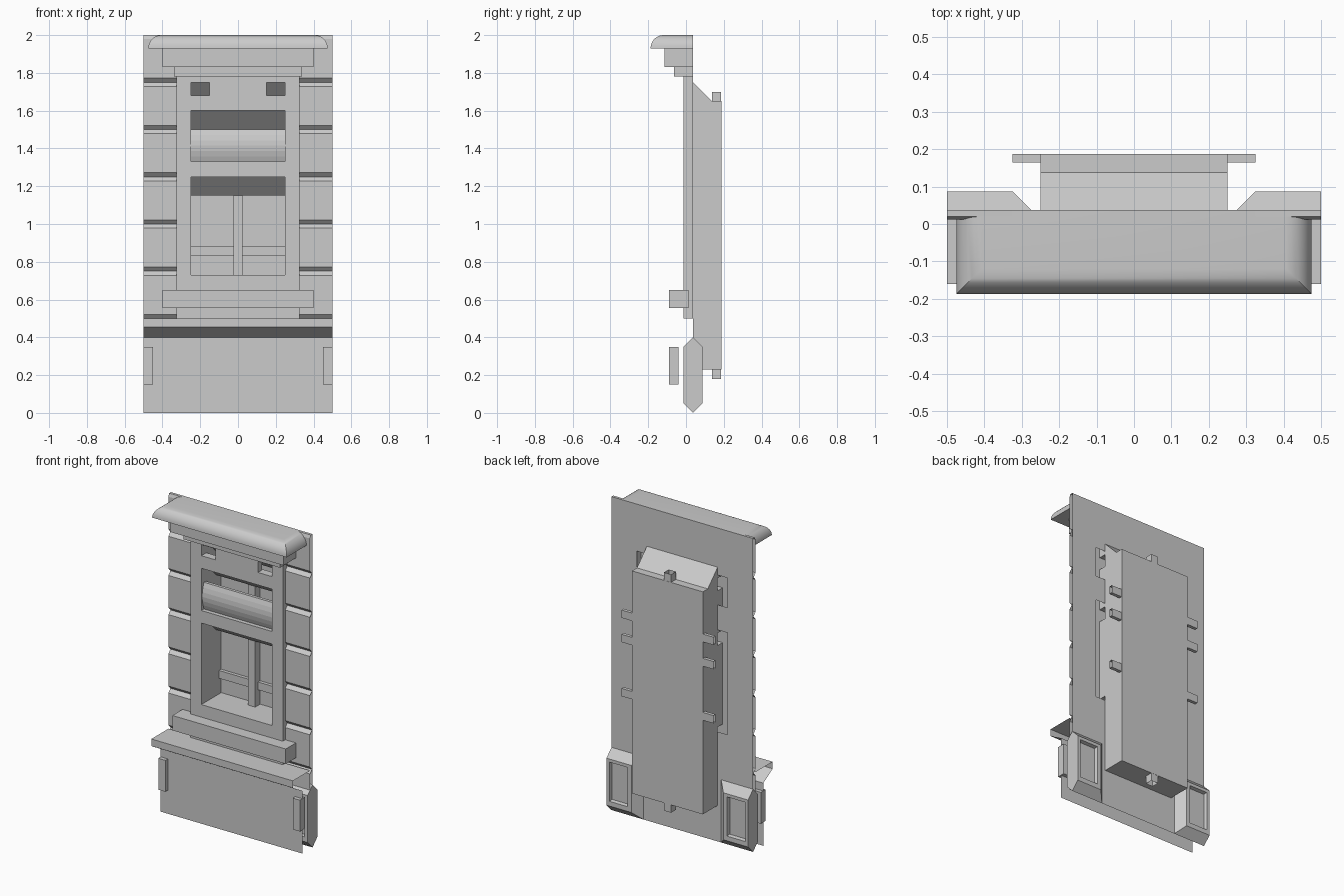
import bpy, bmesh, math

if "Cube" in bpy.data.objects:
    bpy.data.objects.remove(bpy.data.objects["Cube"])

WALL, FRONT, BACK = 0.0375, -0.0125, 0.1875


def make(name, verts, faces, recalc=False, smooth=None):
    me = bpy.data.meshes.new(name)
    me.from_pydata(verts, [], faces)
    bm = bmesh.new()
    bm.from_mesh(me)
    bmesh.ops.remove_doubles(bm, verts=bm.verts, dist=1e-5)
    if recalc:
        bmesh.ops.recalc_face_normals(bm, faces=bm.faces)
    bm.to_mesh(me)
    bm.free()
    ob = bpy.data.objects.new(name, me)
    bpy.context.collection.objects.link(ob)
    if smooth:
        bpy.ops.object.select_all(action='DESELECT')
        ob.select_set(True)
        bpy.context.view_layer.objects.active = ob
        bpy.ops.object.shade_smooth_by_angle(angle=math.radians(smooth))
    return ob


def box(name, x0, x1, y0, y1, z0, z1):
    v = [(x, y, z) for x in (x0, x1) for y in (y0, y1) for z in (z0, z1)]
    f = [(0, 1, 3, 2), (4, 6, 7, 5), (0, 4, 5, 1), (2, 3, 7, 6), (0, 2, 6, 4), (1, 5, 7, 3)]
    return make(name, v, f, True)


def strip(name, pts, x0, x1, caps=False):
    """Sweep an open (y, z) profile along x."""
    n = len(pts)
    v = [(x, y, z) for x in (x0, x1) for y, z in pts]
    f = [(i, n + i, n + i + 1, i + 1) for i in range(n - 1)]
    if caps:
        f += [tuple(range(n)), tuple(range(2 * n - 1, n - 1, -1))]
    return make(name, v, f)


def sheet(name, y, rect, holes, back=False):
    """Flat sheet in the xz plane with rectangular openings (x0, x1, z0, z1)."""
    xs = sorted({r[i] for r in [rect] + holes for i in (0, 1)})
    zs = sorted({r[i] for r in [rect] + holes for i in (2, 3)})
    v, f = [], []
    for a, b in zip(xs, xs[1:]):
        for c, d in zip(zs, zs[1:]):
            mx, mz = (a + b) / 2, (c + d) / 2
            if any(h[0] < mx < h[1] and h[2] < mz < h[3] for h in holes):
                continue
            k = len(v)
            v += [(a, y, c), (b, y, c), (b, y, d), (a, y, d)]
            q = (k, k + 1, k + 2, k + 3)
            f.append(q[::-1] if back else q)
    return make(name, v, f)


def ring(name, x0, x1, z0, z1, y0, y1, outward=True):
    """Four walls around a rectangle, running in y."""
    c = [(x0, z0), (x1, z0), (x1, z1), (x0, z1)]
    v = [(x, y, z) for y in (y0, y1) for x, z in c]
    f = []
    for i in range(4):
        j = (i + 1) % 4
        q = (i, 4 + i, 4 + j, j)
        f.append(q if not outward else q[::-1])
    return make(name, v, f)


# back skin of the wall, cut behind the window frame and the bay
sheet("wall_back", WALL, (-0.5, 0.5, 0, 2),
      [(-0.25, 0.25, 0.23, 1.75), (-0.32, 0.32, 0.70, 1.35), (-0.32, 0.32, 1.51, 1.70)], True)

# stone courses with V joints either side of the window
course = [(0.0125, 0.02)]
for i in range(1, 8):
    z = i * 0.25
    course += [(0.0125, z - 0.022), (0.033, z), (0.0125, z + 0.022)]
course += [(0.0125, 1.98), (0.02, 2.0), (WALL, 2.0)]
for s, (a, b) in (("left", (-0.5, -0.325)), ("right", (0.325, 0.5))):
    strip("stone_courses_" + s, course, a, b)

# window frame with three openings
openings = [(-0.25, 0.25, 0.73, 1.25), (-0.25, 0.25, 1.33, 1.60), (-0.25, 0.25, 1.68, 1.75)]
sheet("window_frame", FRONT, (-0.325, 0.325, 0.5, 1.78), openings)
ring("window_frame_sides", -0.325, 0.325, 0.5, 1.78, FRONT, WALL)
for i, o in enumerate(openings):
    ring("window_reveal_%d" % i, *o, FRONT, WALL, False)
box("lintel_plate", -0.15, 0.15, FRONT, 0.03, 1.68, 1.75)

# rear bay behind the window
strip("window_bay", [(WALL, 1.75), (0.1375, 1.65), (BACK, 1.65), (BACK, 0.23), (WALL, 0.23)],
      -0.25, 0.25, True)
strip("window_floor", [(WALL, 0.73), (BACK, 0.73)], -0.25, 0.25)
for i, z in enumerate((1.25, 1.60)):
    strip("sloped_soffit_%d" % i, [(0.1375, z - 0.1), (WALL, z)], -0.25, 0.25)

# bulged board across the upper opening
bulge = [(0.03 - 0.035 * math.sin(math.pi * (0.15 + 0.7 * t / 6)), 1.33 + 0.17 * t / 6)
         for t in range(7)] + [(0.034, 1.5), (0.034, 1.33)]
strip("upper_board", bulge, -0.25, 0.25)

# mullion and glazing bars, ends poking through the bay
Y1 = BACK - 0.001
sheet("mullion_front", 0.1375, (-0.025, 0.025, 0.18, 1.70), [])
for x in (-0.025, 0.025):
    make("mullion_side", [(x, 0.1375, 0.18), (x, Y1, 0.18), (x, Y1, 1.7), (x, 0.1375, 1.7)],
         [(0, 1, 2, 3) if x > 0 else (3, 2, 1, 0)])
sheet("mullion_back", Y1, (-0.025, 0.025, 0.18, 1.70), [], True)
for z in (0.83, 1.175, 1.33):
    strip("glazing_bar", [(Y1, z), (0.165, z), (0.165, z + 0.05), (Y1, z + 0.05), (Y1, z)],
          -0.325, 0.325)

# sill and stepped moulding under the cornice
box("window_sill", -0.4, 0.4, -0.09, 0.0125, 0.555, 0.65)
box("cornice_step_lower", -0.34, 0.34, -0.0625, WALL - 0.001, 1.78, 1.83)
box("cornice_step_upper", -0.4, 0.4, -0.1125, WALL - 0.001, 1.83, 1.93)

# cornice with quarter-round front and ends
v, f, N = [], [], 8
for i in range(N + 1):
    t = math.pi / 2 * i / N
    k, z = 0.068 * (1 - math.cos(t)), 1.93 + 0.07 * math.sin(t)
    x = 0.475 - k
    v += [(-x, WALL, z), (-x, -0.1875 + k, z), (x, -0.1875 + k, z), (x, WALL, z)]
for i in range(N):
    for j in range(4):
        a, b = 4 * i + j, 4 * i + (j + 1) % 4
        f.append((a, b, b + 4, a + 4))
f += [(0, 1, 2, 3), (4 * N, 4 * N + 1, 4 * N + 2, 4 * N + 3)]
make("cornice", v, f, True, 35)

# base panel and ledge
strip("base_panel_ledge", [(-0.065, 0), (-0.065, 0.4), (-0.16, 0.455), (-0.16, 0.5), (0.0125, 0.5)],
      -0.5, 0.5)
for a, b in ((-0.5, -0.45), (0.45, 0.5)):
    box("base_tab", a, b, -0.09, -0.04, 0.15, 0.35)


# chamfered pedestals with sunk panels, at both ends, front and back
def pedestal(name, sx, sy):
    levels = [(0.275, 0.5, 0.0, 0.4, 0.0), (0.325, 0.5, 0.05, 0.35, 0.05),
              (0.35, 0.48, 0.08, 0.33, 0.05), (0.355, 0.475, 0.085, 0.325, 0.028)]
    v, f = [], []
    for a, b, c, d, h in levels:
        v += [(sx * x, WALL + sy * h, z) for x, z in ((a, c), (b, c), (b, d), (a, d))]
    for i in range(3):
        for j in range(4):
            p, q = 4 * i + j, 4 * i + (j + 1) % 4
            f.append((p, q, q + 4, p + 4))
    f.append((12, 13, 14, 15))
    if sx * sy > 0:
        f = [t[::-1] for t in f]
    make(name, v, f)


for sx, side in ((-1, "left"), (1, "right")):
    pedestal("pedestal_back_" + side, sx, 1)
    pedestal("pedestal_front_" + side, sx, -1)
